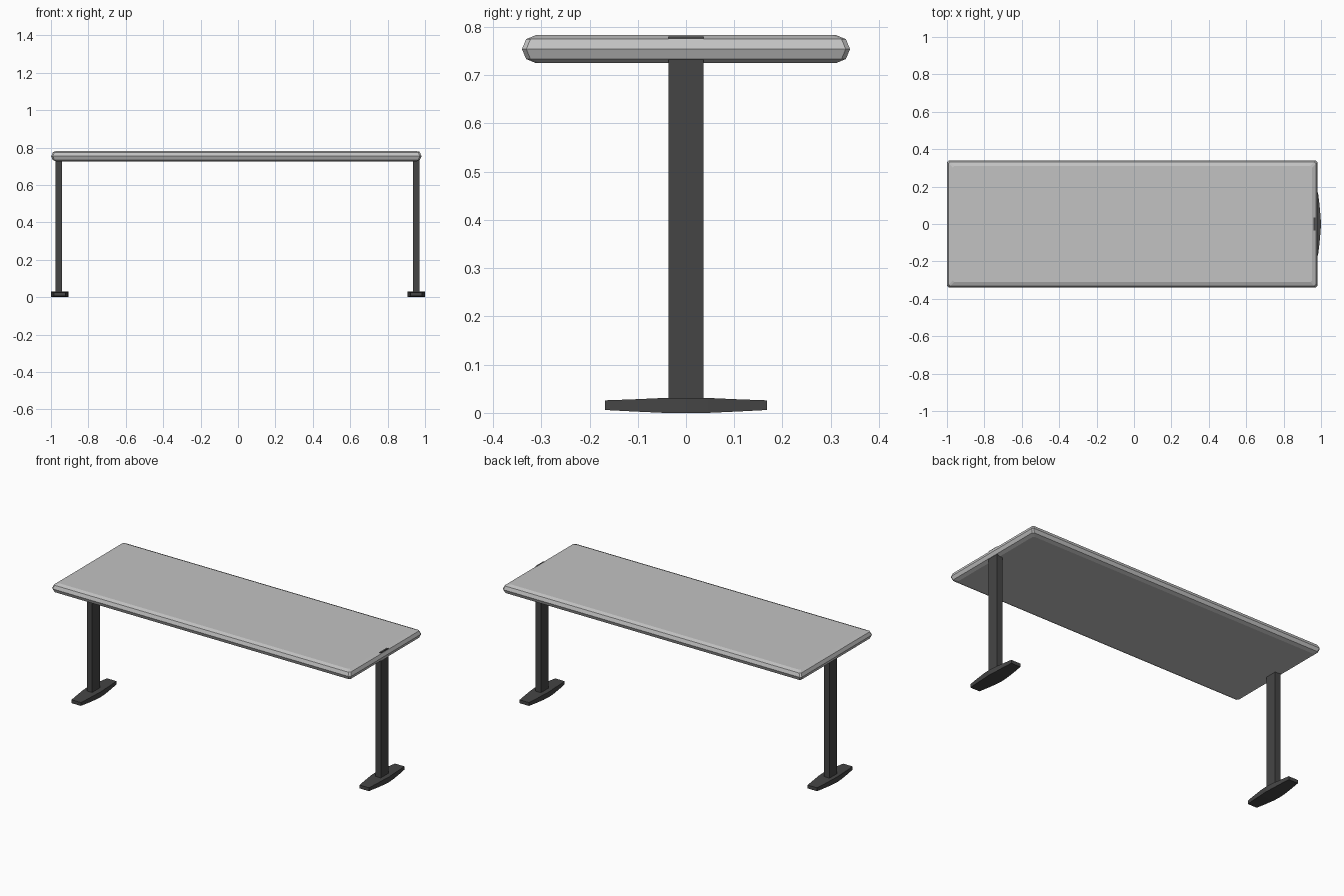
import bpy
import bmesh

cube = bpy.data.objects.get("Cube")
if cube:
    bpy.data.objects.remove(cube, do_unlink=True)


def make_material(name, value):
    mat = bpy.data.materials.new(name)
    mat.use_nodes = True
    color = (value, value, value, 1)
    mat.diffuse_color = color
    mat.node_tree.nodes["Principled BSDF"].inputs["Base Color"].default_value = color
    return mat


def loft(name, rings, mat):
    """Skin a stack of equal-length rings and cap both ends."""
    bm = bmesh.new()
    loops = [[bm.verts.new(p) for p in ring] for ring in rings]
    count = len(loops[0])
    for a, b in zip(loops, loops[1:]):
        for i in range(count):
            j = (i + 1) % count
            bm.faces.new((a[i], a[j], b[j], b[i]))
    bm.faces.new(loops[0])
    bm.faces.new(loops[-1])
    bmesh.ops.recalc_face_normals(bm, faces=bm.faces)
    mesh = bpy.data.meshes.new(name)
    bm.to_mesh(mesh)
    bm.free()
    mesh.materials.append(mat)
    obj = bpy.data.objects.new(name, mesh)
    bpy.context.collection.objects.link(obj)
    return obj


def top_ring(inset, z, cx=-0.009, hx=0.99, hy=0.34, cut=0.009):
    """Rectangle with small clipped corners."""
    x, y = hx - inset, hy - inset
    pts = [(x, y - cut), (x - cut, y), (cut - x, y), (-x, y - cut),
           (-x, cut - y), (cut - x, -y), (x - cut, -y), (x, cut - y)]
    return [(cx + px, py, z) for px, py in pts]


def rect_y(cx, y, half, low, high):
    return [(cx - half, y, low), (cx + half, y, low),
            (cx + half, y, high), (cx - half, y, high)]


light_grey = make_material("light grey", 0.54)
charcoal = make_material("charcoal", 0.06)

# Tabletop with faceted round edge
edge = [(0.029, 0.725), (0.0085, 0.7335), (0, 0.754), (0.0085, 0.7745), (0.029, 0.783)]
loft("tabletop", [top_ring(i, z) for i, z in edge], light_grey)

# Foot stations: distance from centre, half width, underside, upper side
half_foot = [(0.168, 0.031, 0.006, 0.026), (0.11, 0.038, 0.003, 0.028),
             (0.045, 0.044, 0, 0.031)]

for side, foot_x, leg_x in (("right", -0.954, -0.958), ("left", 0.953, 0.953)):
    # Tapered foot, mirrored front to back
    stations = [(-y, *rest) for y, *rest in half_foot] + half_foot[::-1]
    stations.insert(3, (0, 0.047, 0, 0.031))
    loft(side + "_foot", [rect_y(foot_x, *s) for s in stations], charcoal)
    # Flat upright post
    loft(side + "_leg", [rect_y(leg_x, y, 0.0175, 0.028, 0.78)
                         for y in (-0.036, 0.036)], charcoal)
